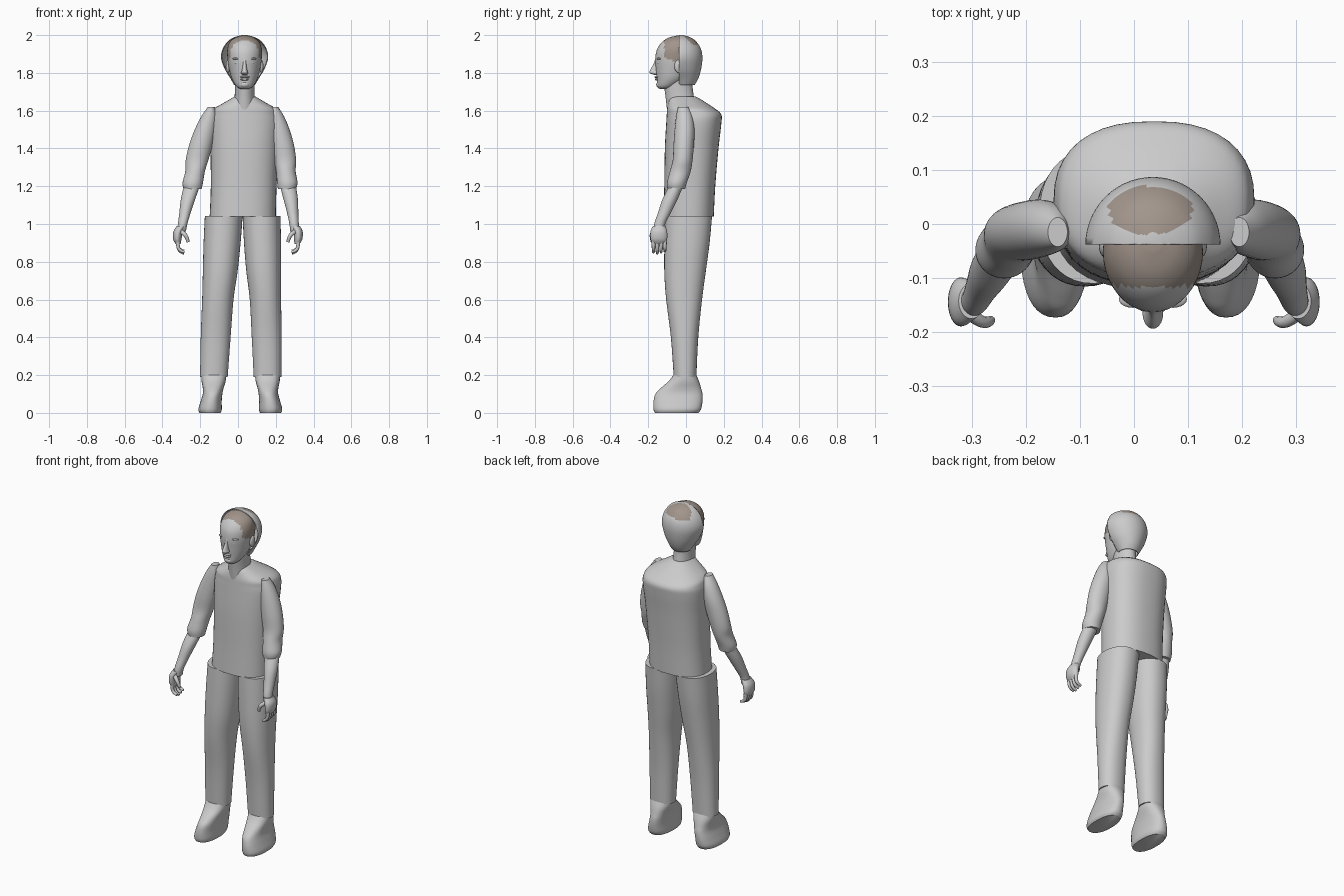
import bpy, bmesh, math
from mathutils import Vector

if "Cube" in bpy.data.objects:
    bpy.data.objects.remove(bpy.data.objects["Cube"])


def material(name, rgb):
    mat = bpy.data.materials.new(name)
    mat.use_nodes = True
    mat.diffuse_color = (*rgb, 1)
    mat.node_tree.nodes["Principled BSDF"].inputs["Base Color"].default_value = (*rgb, 1)
    return mat


GREY = material("plain grey", (0.6, 0.6, 0.6))
BROWN = material("hair brown", (0.36, 0.3, 0.26))
MID = 0.035  # centre line of head and body


def spline(a, b, c, d, t):
    """Smooth blend from b to c."""
    return b + 0.5 * t * (c - a + t * (2 * a - 5 * b + 4 * c - d + t * (3 * (b - c) + d - a)))


def finish(name, bm, mats=(GREY,), rule=None, angle=50):
    bmesh.ops.recalc_face_normals(bm, faces=bm.faces)
    if rule:
        for f in bm.faces:
            f.material_index = int(rule(f.calc_center_median()))
    mesh = bpy.data.meshes.new(name)
    bm.to_mesh(mesh)
    bm.free()
    obj = bpy.data.objects.new(name, mesh)
    bpy.context.collection.objects.link(obj)
    for m in mats:
        mesh.materials.append(m)
    bpy.ops.object.select_all(action="DESELECT")
    obj.select_set(True)
    bpy.context.view_layer.objects.active = obj
    bpy.ops.object.shade_smooth_by_angle(angle=math.radians(angle))
    return obj


def loft_mesh(rings, power=2.0, sides=40, steps=5):
    """Skin through rings of (height, centre x, y front, y back, half width)."""
    rows = []
    for i in range(len(rings) - 1):
        quad = [rings[max(0, min(len(rings) - 1, i + k))] for k in (-1, 0, 1, 2)]
        for s in range(steps):
            rows.append([spline(*vals, s / steps) for vals in zip(*quad)])
    rows.append(rings[-1])
    bm = bmesh.new()
    loops = []
    for z, cx, front, back, half in rows:
        loop = []
        for k in range(sides):
            a = math.tau * k / sides
            c, s = math.cos(a), math.sin(a)
            x = math.copysign(abs(c) ** (2 / power), c)
            y = math.copysign(abs(s) ** (2 / power), s)
            loop.append(bm.verts.new((cx + half * x, (front + back) / 2 + (back - front) / 2 * y, z)))
        loops.append(loop)
    for low, high in zip(loops, loops[1:]):
        for k in range(sides):
            n = (k + 1) % sides
            bm.faces.new((low[k], low[n], high[n], high[k]))
    bm.faces.new(loops[0])
    bm.faces.new(loops[-1])
    return bm


def loft(name, rings, power=2.0, **kw):
    return finish(name, loft_mesh(rings, power), **kw)


def limb(name, rings, side, axis, power=2.0):
    """Loft whose centre x is an offset out from a leaning axis."""
    placed = [(z, axis(z) + side * off, f, b, h) for z, off, f, b, h in rings]
    return loft(name, placed, power)


def ball(name, centre, size):
    bm = bmesh.new()
    bmesh.ops.create_uvsphere(bm, u_segments=20, v_segments=12, radius=1)
    bmesh.ops.scale(bm, vec=size, verts=bm.verts)
    bmesh.ops.translate(bm, vec=centre, verts=bm.verts)
    return finish(name, bm)


def digit(name, points, radius):
    """Tapered tube for a finger."""
    curve = bpy.data.curves.new(name, "CURVE")
    curve.dimensions = "3D"
    curve.bevel_depth = radius
    curve.bevel_resolution = 3
    curve.use_fill_caps = True
    path = curve.splines.new("NURBS")
    path.points.add(len(points) - 1)
    path.use_endpoint_u = True
    path.order_u = 3
    for i, (p, co) in enumerate(zip(path.points, points)):
        p.co = (*co, 1)
        p.radius = 1 - 0.35 * i / (len(points) - 1)
    obj = bpy.data.objects.new(name, curve)
    bpy.context.collection.objects.link(obj)
    curve.materials.append(GREY)


# Shirt body with sloping shoulders
loft("shirt", [
    (1.04, 0.025, -0.12, 0.147, 0.175), (1.2, 0.03, -0.115, 0.155, 0.174),
    (1.4, 0.034, -0.112, 0.172, 0.18), (1.53, 0.037, -0.105, 0.187, 0.186),
    (1.58, 0.037, -0.102, 0.187, 0.18), (1.61, 0.037, -0.1, 0.155, 0.165),
    (1.64, 0.037, -0.095, 0.11, 0.115), (1.665, 0.037, -0.088, 0.07, 0.072),
    (1.675, 0.037, -0.075, 0.05, 0.055)], 2.4)

# Neck and head, with a brown hairline on the crown
loft("neck", [(1.6, MID, -0.1, 0.05, 0.06), (1.67, MID, -0.108, 0.042, 0.053),
              (1.73, MID, -0.115, 0.035, 0.052), (1.8, MID, -0.115, 0.04, 0.055)])
loft("head", [
    (1.715, MID, -0.14, -0.085, 0.022), (1.73, MID, -0.152, -0.05, 0.045),
    (1.77, MID, -0.155, 0.005, 0.068), (1.82, MID, -0.16, 0.04, 0.082),
    (1.87, MID, -0.163, 0.052, 0.09), (1.92, MID, -0.155, 0.055, 0.092),
    (1.96, MID, -0.13, 0.045, 0.08), (1.985, MID, -0.095, 0.02, 0.052),
    (1.997, MID, -0.05, -0.02, 0.015)],
    mats=(GREY, BROWN),
    rule=lambda c: c.y > -0.115 and c.z > 1.85 - 0.4 * (c.y + 0.04))

# Face
loft("nose", [(1.79, MID, -0.17, -0.14, 0.012), (1.8, MID, -0.192, -0.14, 0.019),
              (1.815, MID, -0.19, -0.14, 0.014), (1.85, MID, -0.17, -0.14, 0.009),
              (1.88, MID, -0.162, -0.14, 0.012)])
ball("upper_lip", (MID, -0.154, 1.778), (0.026, 0.012, 0.006))
ball("lower_lip", (MID, -0.153, 1.766), (0.022, 0.012, 0.007))
ball("chin", (MID, -0.138, 1.738), (0.026, 0.02, 0.018))
for side, label in ((1, "left"), (-1, "right")):
    ball(label + "_eye", (MID + side * 0.036, -0.138, 1.852), (0.017, 0.014, 0.009))
    ball(label + "_brow", (MID + side * 0.037, -0.139, 1.875), (0.026, 0.016, 0.007))
    ball(label + "_ear", (MID + side * 0.088, -0.04, 1.835), (0.012, 0.022, 0.034))

# Half shell over the back of the skull, open towards the face
bm = loft_mesh([
    (1.735, MID, -0.06, 0.045, 0.055), (1.77, MID, -0.09, 0.065, 0.075),
    (1.82, MID, -0.135, 0.08, 0.105), (1.88, MID, -0.165, 0.087, 0.125),
    (1.93, MID, -0.155, 0.078, 0.115), (1.97, MID, -0.12, 0.05, 0.086),
    (1.99, MID, -0.09, 0.018, 0.052), (2.0, MID, -0.05, -0.015, 0.015)], sides=56)
bmesh.ops.bisect_plane(bm, geom=bm.verts[:] + bm.edges[:] + bm.faces[:], plane_co=(0, -0.038, 0),
                       plane_no=(0, -1, 0), clear_outer=True)
bmesh.ops.delete(bm, geom=[f for f in bm.faces if f.calc_center_median().z < 1.7351], context="FACES")
shell = finish("hair_shell", bm, (GREY, BROWN), lambda c: c.z > 1.9 and
               ((c.x - 0.03) / 0.078) ** 2 + ((c.y - 0.025) / 0.045) ** 2 < 1)
wall = shell.modifiers.new("wall", "SOLIDIFY")
wall.thickness = 0.004


def arm_axis(z):
    return 0.04 * (z - 0.95)


def leg_axis(z):
    return 0.012 + 0.012 * z


# Paired limbs
for side, label in ((1, "left"), (-1, "right")):
    limb(label + "_sleeve", [
        (1.185, 0.25, -0.098, -0.005, 0.048), (1.22, 0.25, -0.1, 0.005, 0.054),
        (1.28, 0.24, -0.085, 0.025, 0.052), (1.34, 0.232, -0.07, 0.035, 0.06),
        (1.42, 0.215, -0.066, 0.042, 0.062), (1.5, 0.195, -0.06, 0.045, 0.056),
        (1.57, 0.177, -0.052, 0.035, 0.042), (1.62, 0.168, -0.042, 0.012, 0.018)], side, arm_axis)
    limb(label + "_forearm", [
        (0.96, 0.3, -0.17, -0.115, 0.024), (1.0, 0.295, -0.168, -0.11, 0.025),
        (1.06, 0.285, -0.148, -0.08, 0.03), (1.13, 0.272, -0.125, -0.045, 0.038),
        (1.2, 0.255, -0.09, -0.015, 0.042)], side, arm_axis)
    limb(label + "_palm", [
        (0.895, 0.315, -0.178, -0.11, 0.014), (0.92, 0.32, -0.188, -0.1, 0.022),
        (0.96, 0.317, -0.188, -0.1, 0.025), (0.99, 0.302, -0.175, -0.11, 0.024)], side, arm_axis)
    for i in range(4):
        y = -0.172 + 0.02 * i
        tip = 0.845 + 0.006 * abs(i - 1)
        digit(label + "_finger", [(side * 0.318, y, 0.915), (side * 0.32, y, 0.88),
                                  (side * 0.305, y, tip + 0.005), (side * 0.285, y, tip)], 0.011)
    digit(label + "_thumb", [(side * 0.31, -0.16, 0.965), (side * 0.285, -0.182, 0.95),
                             (side * 0.268, -0.182, 0.925), (side * 0.265, -0.178, 0.905)], 0.013)
    limb(label + "_trouser_leg", [
        (0.19, 0.142, -0.065, 0.055, 0.073), (0.4, 0.135, -0.08, 0.065, 0.079),
        (0.6, 0.126, -0.105, 0.085, 0.083), (0.75, 0.115, -0.115, 0.105, 0.092),
        (0.9, 0.107, -0.114, 0.125, 0.098), (1.042, 0.1, -0.11, 0.138, 0.1)], side, leg_axis, 2.2)
    limb(label + "_shoe", [
        (0, 0.16, -0.165, 0.065, 0.056), (0.02, 0.16, -0.172, 0.08, 0.062),
        (0.06, 0.155, -0.172, 0.087, 0.056), (0.1, 0.148, -0.162, 0.087, 0.052),
        (0.13, 0.145, -0.135, 0.08, 0.055), (0.17, 0.143, -0.09, 0.068, 0.064),
        (0.21, 0.142, -0.06, 0.05, 0.066)], side, leg_axis, 2.3)
